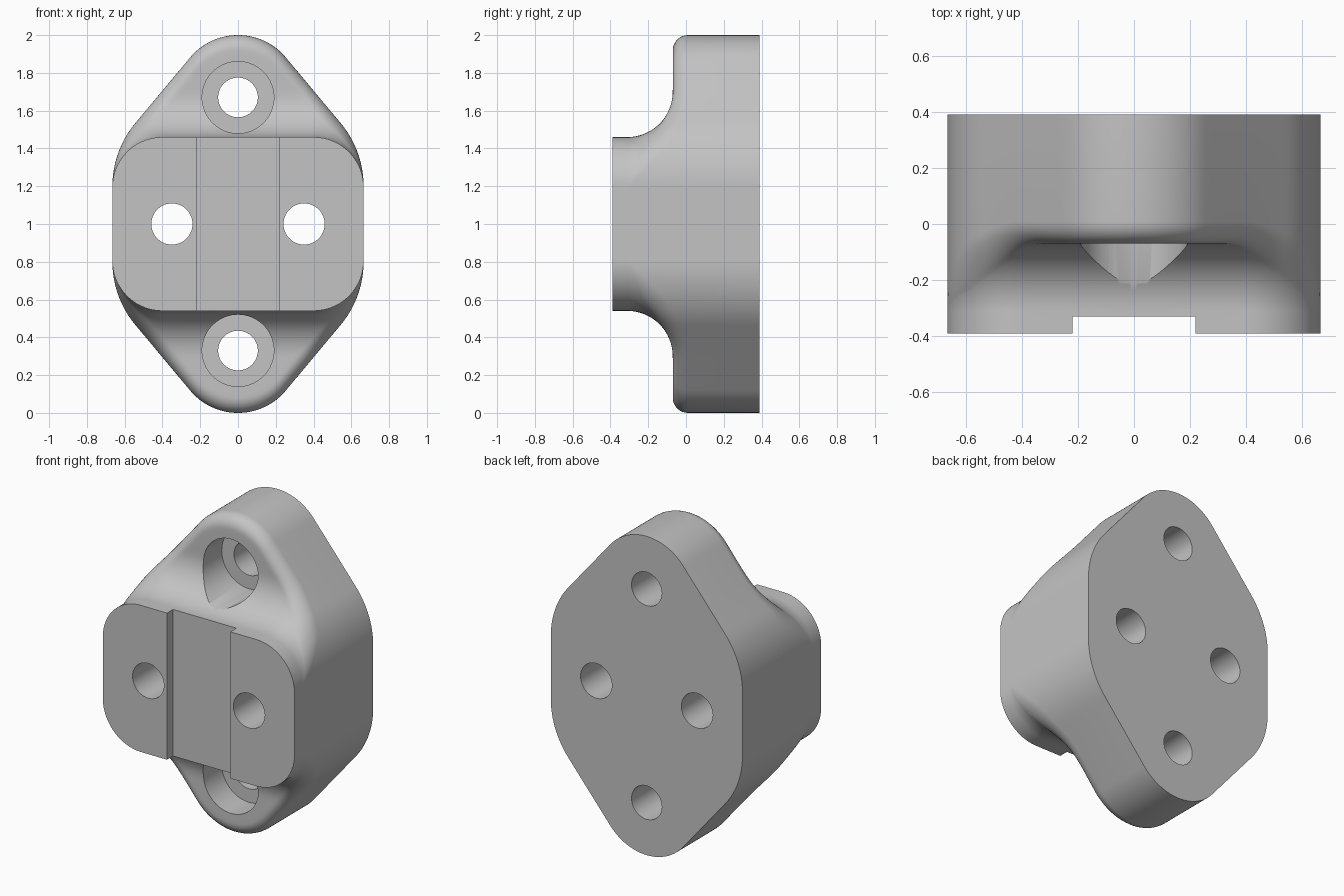
import bpy, bmesh, math
from mathutils import Vector

if "Cube" in bpy.data.objects:
    bpy.data.objects.remove(bpy.data.objects["Cube"])

FRONT, BACK = -0.39, 0.39
HX, HZ, CORNER = 0.665, 0.46, 0.265      # raised block half sizes and corner radius
FILLET, FIL_Y = 0.24, -0.31              # concave fillet radius and where it starts
EDGE = 0.08                              # rounding of the flange rim

grey = bpy.data.materials.new("light_grey")
grey.diffuse_color = (0.55, 0.55, 0.55, 1)
grey.use_nodes = True
grey.node_tree.nodes["Principled BSDF"].inputs["Base Color"].default_value = grey.diffuse_color


def block_distance(x, z):
    """Signed distance from the block's rounded rectangle."""
    qx, qz = abs(x) - HX + CORNER, abs(z) - HZ + CORNER
    return math.hypot(max(qx, 0), max(qz, 0)) + min(max(qx, qz), 0) - CORNER


def block_radius(dx, dz, offset, limit):
    """Distance along a ray to the block outline grown by offset."""
    lo, hi = 0.0, limit
    for _ in range(40):
        mid = (lo + hi) / 2
        if block_distance(dx * mid, dz * mid) < offset:
            lo = mid
        else:
            hi = mid
    return (lo + hi) / 2


def flange_outline():
    """Lozenge outline with rounded tips and shoulders, centred on the origin."""
    quarter = [(HX, 0.2 * i / 8) for i in range(8)]
    for cx, cz, r, a0, a1 in ((0.145, 0.2, 0.52, 0, 40), (0, 0.67, 0.33, 40, 90)):
        if quarter[-1][1] > 0.2:          # straight slanted flank
            ax, az = quarter[-1]
            bx = cx + r * math.cos(math.radians(a0))
            bz = cz + r * math.sin(math.radians(a0))
            quarter += [(ax + (bx - ax) * i / 16, az + (bz - az) * i / 16) for i in range(1, 16)]
        for i in range(21):
            a = math.radians(a0 + (a1 - a0) * i / 20)
            quarter.append((cx + r * math.cos(a), cz + r * math.sin(a)))
    quarter[-1] = (0.0, 1.0)
    half = quarter + [(-x, z) for x, z in reversed(quarter[:-1])]
    return half + [(x, -z) for x, z in reversed(half[1:-1])]


def ray_profile(x, z, n=24, m=8):
    """Section from the block's front edge over the fillet and rim to the back."""
    rim = math.hypot(x, z)
    dx, dz = x / rim, z / rim
    reach = max(block_distance(x, z), 0)
    top = math.acos(max(0, 1 - reach / FILLET))
    path = []
    for i in range(41):
        p = top * i / 40
        path.append(Vector((block_radius(dx, dz, FILLET * (1 - math.cos(p)), rim),
                            FIL_Y + FILLET * math.sin(p))))
    path.append(Vector((rim, path[-1].y)))
    lengths = [0.0]
    for a, b in zip(path, path[1:]):
        lengths.append(lengths[-1] + (b - a).length)
    total = lengths[-1]
    s = min(EDGE, total * 0.5)

    def at(d):
        for i in range(len(path) - 1):
            if d <= lengths[i + 1]:
                span = lengths[i + 1] - lengths[i]
                return path[i].lerp(path[i + 1], (d - lengths[i]) / span if span > 1e-9 else 0)
        return path[-1]

    pts = [Vector((path[0].x, FRONT))] + [at((total - s) * i / n) for i in range(n + 1)]
    a, c = pts[-1], path[-1]
    b = c + Vector((0, s))
    w = math.sqrt(0.5)                    # circular rim rounding
    for i in range(1, m + 1):
        t = i / m
        k0, k1, k2 = (1 - t) ** 2, 2 * w * t * (1 - t), t * t
        pts.append((a * k0 + c * k1 + b * k2) / (k0 + k1 + k2))
    pts.append(Vector((rim, BACK)))
    return [(dx * p.x, p.y, dz * p.x + 1) for p in pts]


# Flange and raised block as one blended solid
bm = bmesh.new()
rays = [[bm.verts.new(p) for p in ray_profile(x, z)] for x, z in flange_outline()]
for r0, r1 in zip(rays, rays[1:] + rays[:1]):
    for i in range(len(r0) - 1):
        bm.faces.new((r0[i], r1[i], r1[i + 1], r0[i + 1]))
bm.faces.new([r[0] for r in rays])
bm.faces.new([r[-1] for r in rays])
bmesh.ops.remove_doubles(bm, verts=bm.verts, dist=0.0003)
bmesh.ops.dissolve_degenerate(bm, edges=bm.edges, dist=0.0001)
bmesh.ops.recalc_face_normals(bm, faces=bm.faces)
mesh = bpy.data.meshes.new("mount_body")
bm.to_mesh(mesh)
bm.free()
body = bpy.data.objects.new("mount_body", mesh)
bpy.context.collection.objects.link(body)
mesh.materials.append(grey)

cutters = []


def bore(name, x, z, r, y0, y1):
    bpy.ops.mesh.primitive_cylinder_add(vertices=64, radius=r, depth=y1 - y0,
                                        location=(x, (y0 + y1) / 2, z),
                                        rotation=(math.pi / 2, 0, 0))
    cutters.append(bpy.context.object)
    cutters[-1].name = name


# Through holes, counterbores and the front groove
for s in (-1, 1):
    bore("side_hole_cutter", 0.35 * s, 1, 0.109, -1, 1)
    bore("counterbore_cutter", 0, 1 + 0.67 * s, 0.19, -1, 0.11)
    bore("tip_hole_cutter", 0, 1 + 0.67 * s, 0.105, -1, 1)
bpy.ops.mesh.primitive_cube_add(size=1, location=(0, -0.43, 1))
groove = bpy.context.object
groove.name = "groove_cutter"
groove.scale = (0.44, 0.2, 1.6)
cutters.append(groove)

bpy.context.view_layer.update()
bpy.ops.object.select_all(action='DESELECT')
bpy.context.view_layer.objects.active = body
body.select_set(True)
for c in cutters:
    c.hide_render = True
    c.data.materials.append(grey)
    mod = body.modifiers.new(c.name, 'BOOLEAN')
    mod.operation, mod.solver, mod.object = 'DIFFERENCE', 'EXACT', c
    bpy.ops.object.modifier_apply(modifier=mod.name)
for c in cutters:
    bpy.data.objects.remove(c)

bpy.ops.object.shade_smooth_by_angle(angle=math.radians(30))
